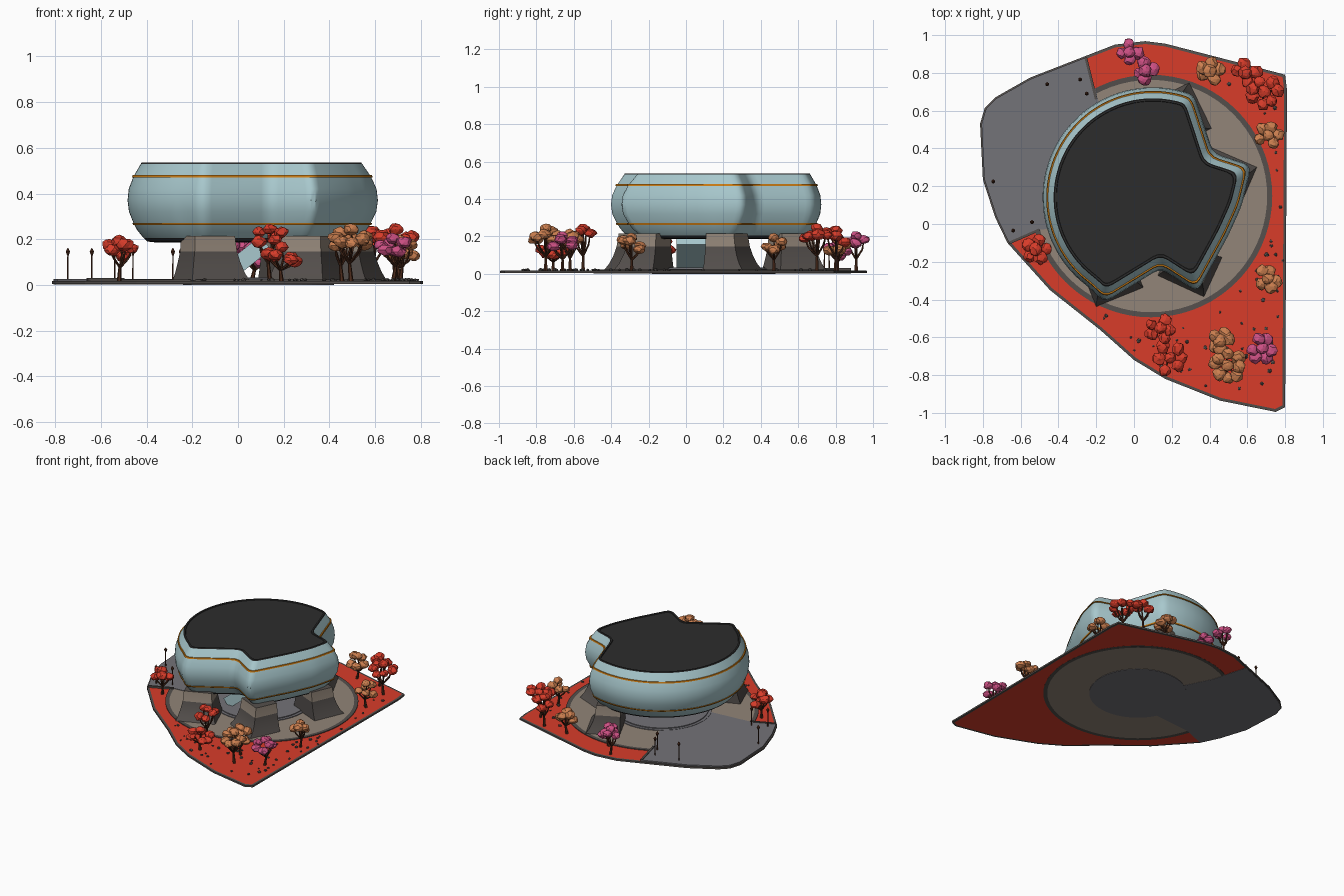
import bpy, bmesh, math, random
from mathutils import Vector, Matrix

if "Cube" in bpy.data.objects:
    bpy.data.objects.remove(bpy.data.objects["Cube"])
random.seed(4)

def srgb(r, g, b):
    return [((c / 255 + 0.055) / 1.055) ** 2.4 if c > 10 else c / 3294 for c in (r, g, b)] + [1]

def mat(name, *c):
    m = bpy.data.materials.new(name)
    m.diffuse_color = srgb(*c)
    m.use_nodes = True
    m.node_tree.nodes["Principled BSDF"].inputs["Base Color"].default_value = m.diffuse_color
    return m

BLUE = mat("pale blue", 168, 200, 205)
ROOF = mat("charcoal", 44, 44, 44)
GOLD = mat("gold", 200, 122, 20)
TAN = mat("tan stone", 146, 133, 120)
DARK = mat("dark stone", 84, 79, 76)
GREY = mat("paving grey", 116, 115, 120)
RED = mat("red foliage", 216, 60, 42)
ORANGE = mat("orange foliage", 205, 128, 80)
PINK = mat("pink foliage", 205, 80, 132)
WOOD = mat("brown", 78, 44, 28)

def make(name, bm, mats, smooth=None):
    bmesh.ops.recalc_face_normals(bm, faces=bm.faces)
    me = bpy.data.meshes.new(name)
    bm.to_mesh(me)
    bm.free()
    for m in mats:
        me.materials.append(m)
    ob = bpy.data.objects.new(name, me)
    bpy.context.collection.objects.link(ob)
    if smooth:
        bpy.context.view_layer.objects.active = ob
        ob.select_set(True)
        bpy.ops.object.shade_smooth_by_angle(angle=math.radians(smooth))
        ob.select_set(False)
    return ob

def loft(bm, rings, mats=None, caps=(0, 0)):
    """Skin closed rings of 3D points; mats gives one index per band."""
    vs = [[bm.verts.new(p) for p in r] for r in rings]
    n = len(vs[0])
    for k in range(len(vs) - 1):
        for i in range(n):
            f = bm.faces.new((vs[k][i], vs[k][(i + 1) % n], vs[k + 1][(i + 1) % n], vs[k + 1][i]))
            f.material_index = mats[k] if mats else 0
    for ring, c in ((vs[0], caps[0]), (vs[-1], caps[1])):
        bm.faces.new(ring).material_index = c

def offset(pts, d):
    """Mitred inward offset of a counter-clockwise polygon."""
    out = []
    for i, p in enumerate(pts):
        a, b = (p - pts[i - 1]).normalized(), (pts[(i + 1) % len(pts)] - p).normalized()
        na, nb = Vector((-a.y, a.x)), Vector((-b.y, b.x))
        out.append(p + (na + nb) * d / (1 + na.dot(nb)))
    return out

def rounded(pts, r):
    out = []
    for i, p in enumerate(pts):
        u, v = pts[i - 1] - p, pts[(i + 1) % len(pts)] - p
        a = p + u.normalized() * min(r, u.length * .4)
        b = p + v.normalized() * min(r, v.length * .4)
        out += [a.lerp(p, t).lerp(p.lerp(b, t), t) for t in (0, .33, .67, 1)]
    return out

def at(pts, z):
    return [Vector((p.x, p.y, z)) for p in pts]

def circle(r, n=72):
    return [C + r * Vector((math.cos(i * math.tau / n), math.sin(i * math.tau / n))) for i in range(n)]

C = Vector((.09, .148))

# Site: red planting bed with a dark kerb
site = [Vector(p) for p in [(.80, .79), (.745, .805), (.455, .88), (.165, .955), (.06, .968), (-.1, .95),
        (-.255, .89), (-.55, .775), (-.735, .67), (-.79, .615), (-.815, .53), (-.80, .235), (-.735, .035),
        (-.67, -.10), (-.445, -.35), (-.18, -.56), (0, -.72), (.165, -.82), (.455, -.935), (.75, -.995),
        (.80, -.97), (.81, .71)]]
inner = offset(site, .015)
bm = bmesh.new()
loft(bm, [at(inner, .004), at(site, .004), at(site, .016), at(inner, .018)], [1, 1, 1], (0, 0))
make("planting_bed", bm, [RED, DARK])

# Round tan terrace with dark border ring
bm = bmesh.new()
loft(bm, [at(circle(.615), .003), at(circle(.642), .003), at(circle(.642), .023), at(circle(.615), .022)], [1, 1, 1])
make("terrace", bm, [TAN, DARK])

# Paved forecourt wedge reaching in under the building
wedge = [Vector((-.18, .62))] + offset(site, .008)[6:14] + [Vector((-.5, -.03)), Vector((-.16, .0)), Vector((-.05, .36))]
bm = bmesh.new()
loft(bm, [at(wedge, .002), at(wedge, .025)])
make("forecourt", bm, [GREY])
bm = bmesh.new()
loft(bm, [at(circle(.33), 0), at(circle(.33), .027), at(circle(.31), .027), at(circle(.31), .033)])
make("entrance_floor", bm, [GREY])

def beam(bm, p, q, w, h):
    """Box running from p to q."""
    d = q - p
    m = Matrix.Translation((p + q) / 2) @ d.to_track_quat('X', 'Z').to_matrix().to_4x4()
    bmesh.ops.create_cube(bm, size=1, matrix=m @ Matrix.Diagonal((d.length, w, h, 1)))

# Kerbs between forecourt and planting
bm = bmesh.new()
for a, b in (((-.255, .88, .02), (-.2, .66, .02)), ((-.66, -.1, .02), (-.5, -.03, .02))):
    beam(bm, Vector(a), Vector(b), .014, .02)
make("forecourt_kerbs", bm, [DARK])

# Raised main body: notched round plan swept through a bulging profile
plan = [Vector((.1 + .585 * math.cos(math.radians(a)), .14 + .585 * math.sin(math.radians(a))))
        for a in [68 + i * 167 / 20 for i in range(21)]]
plan += [Vector(p) for p in [(-.155, -.415), (.14, -.235), (.335, -.36), (.50, -.06), (.572, .1), (.622, .31), (.42, .375)]]
profile = [(.13, .185, 1), (.085, .19, 1), (.07, .205, 0), (.042, .24, 0), (.03, .262, 2), (.024, .262, 2),
           (.021, .271, 2), (.026, .271, 0), (.006, .32, 0), (0, .37, 0), (.005, .42, 0), (.024, .47, 2),
           (.019, .471, 2), (.022, .48, 2), (.029, .48, 0), (.058, .53, 1), (.062, .536, 1), (.072, .536, 1), (.074, .53, 1)]
bm = bmesh.new()
loft(bm, [at(rounded(offset(plan, d), .045), z) for d, z, _ in profile], [m for _, _, m in profile], (1, 1))
make("main_body", bm, [BLUE, ROOF, GOLD], 35)

# Flared legs beside the notches: dark below, tan above
feet = [((-.18, -.43), (.03, -.345)), ((.15, -.285), (.345, -.375)),
        ((.62, .315), (.435, .395)), ((.40, .53), (.305, .725))]
for k, (a, b) in enumerate(feet):
    a, b = Vector(a), Vector(b)
    mid, t = (a + b) / 2, (b - a).normalized()
    n = Vector((t.y, -t.x))
    rings = []
    for half, out, z in ((.135, 0, .02), (.122, -.025, .055), (.11, -.045, .1), (.1, -.058, .145), (.094, -.068, .215)):
        rings.append(at([mid - t * half + n * out, mid + t * half + n * out,
                         mid + t * half - n * .23, mid - t * half - n * .23], z))
    bm = bmesh.new()
    loft(bm, rings, [0, 0, 0, 1])
    make("leg_%d" % (k + 1), bm, [DARK, TAN], 30)

# Inclined access tube under the body
bm = bmesh.new()
beam(bm, Vector((-.06, .035, .04)), Vector((.12, .035, .185)), .17, .075)
make("access_tube", bm, [BLUE])

def limb(bm, p, q, r1, r2, mi=0):
    d = q - p
    m = Matrix.Translation((p + q) / 2) @ d.to_track_quat('Z', 'Y').to_matrix().to_4x4()
    g = bmesh.ops.create_cone(bm, cap_ends=True, segments=6, radius1=r1, radius2=r2, depth=d.length, matrix=m)
    for f in {f for v in g['verts'] for f in v.link_faces}:
        f.material_index = mi

def blob(bm, p, r, mi, sub=2):
    g = bmesh.ops.create_icosphere(bm, subdivisions=sub, radius=1)
    for v in g['verts']:
        v.co = v.co * r * random.uniform(.84, 1.12)
        v.co.z *= .75
        v.co += p
    for f in {f for v in g['verts'] for f in v.link_faces}:
        f.material_index = mi

# Trees: curved branches ending in leaf clumps (x, y, height, spread, clumps)
trees = [(RED, .14, -.55, .26, .06, 6), (RED, .19, -.71, .18, .075, 7), (RED, -.52, -.135, .21, .06, 6),
         (RED, .59, .80, .25, .06, 5), (RED, .69, .70, .26, .075, 8),
         (ORANGE, .40, .81, .20, .05, 6), (ORANGE, .71, .47, .21, .055, 6), (ORANGE, .71, -.29, .21, .055, 6),
         (ORANGE, .455, -.62, .23, .05, 6), (ORANGE, .495, -.75, .26, .075, 9),
         (PINK, .68, -.66, .22, .06, 7), (PINK, -.025, .91, .22, .05, 5), (PINK, .06, .81, .18, .045, 5)]
for k, (col, x, y, h, s, n) in enumerate(trees):
    bm = bmesh.new()
    base, fork = Vector((x, y, .015)), Vector((x + random.uniform(-.015, .015), y, h * .36))
    limb(bm, base, fork, .011, .007)
    for i in range(n):
        ang = i * math.tau / (n - 1) + random.uniform(-.3, .3)
        rad = s * random.uniform(.75, 1) if i < n - 1 else 0
        r = random.uniform(.03, .038)
        top = Vector((x + rad * math.cos(ang), y + rad * math.sin(ang), h - r * .5 - (random.uniform(.01, .065) if rad else 0)))
        elbow = fork.lerp(top, .5) + Vector((math.cos(ang), math.sin(ang), 0)) * .012
        limb(bm, fork, elbow, .006, .005)
        limb(bm, elbow, top, .005, .003)
        blob(bm, top, r, 1)
    make("tree_%d" % (k + 1), bm, [WOOD, col])

# Lamp posts on the forecourt
for k, (x, y) in enumerate([(-.46, .74), (-.285, .765), (-.25, .69), (-.745, .225), (-.54, .01), (-.64, -.035)]):
    bm = bmesh.new()
    limb(bm, Vector((x, y, .02)), Vector((x, y, .135)), .004, .003)
    limb(bm, Vector((x, y, .128)), Vector((x, y, .146)), .004, .011)
    limb(bm, Vector((x, y, .146)), Vector((x, y, .162)), .011, .001)
    make("lamp_post_%d" % (k + 1), bm, [WOOD])

# Small stones scattered over the planting bed
bm = bmesh.new()
count = 0
while count < 55:
    p = Vector((random.uniform(-.4, .8), random.uniform(-.95, .8)))
    edges = zip(inner, inner[1:] + inner[:1])
    if (p - C).length > .67 and (p.x > .5 or p.y < 0) and all((b - a).cross(p - a) > .004 for a, b in edges):
        blob(bm, Vector((p.x, p.y, .022)), random.uniform(.006, .014), 0, 1)
        count += 1
make("stones", bm, [DARK])
